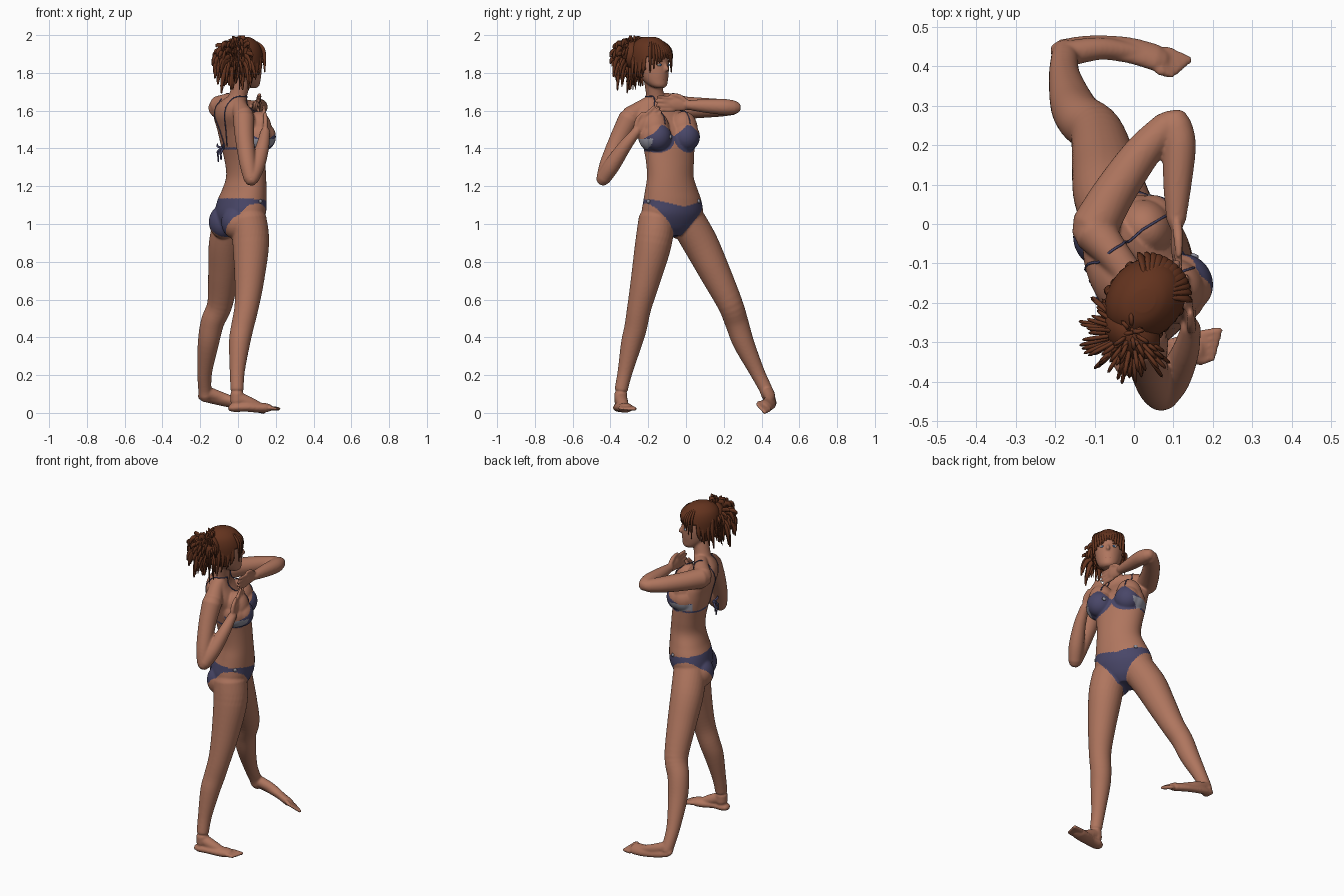
import bpy, bmesh, math, random
from mathutils import Vector as V, Matrix

if "Cube" in bpy.data.objects:
    bpy.data.objects.remove(bpy.data.objects["Cube"])
random.seed(4)

def mat(name, c):
    m = bpy.data.materials.new(name)
    m.diffuse_color = (*c, 1)
    m.use_nodes = True
    m.node_tree.nodes["Principled BSDF"].inputs["Base Color"].default_value = m.diffuse_color
    return m
SKIN = mat("skin", (0.43, 0.18, 0.113))
HAIR = mat("hair brown", (0.125, 0.033, 0.013))
CLOTH = mat("swimsuit blue", (0.066, 0.062, 0.138))
METAL = mat("ring grey", (0.3, 0.3, 0.36))
WHITE = mat("eye white", (0.55, 0.5, 0.48))
IRIS = mat("iris blue", (0.04, 0.11, 0.25))
LIPS = mat("lips", (0.34, 0.11, 0.08))

def frame(deg):
    a = math.radians(deg)
    return V((math.cos(a), math.sin(a), 0)), V((-math.sin(a), math.cos(a), 0))
F, L = frame(28)            # body forward / left
H, S = frame(48)            # head forward / left
HC = V((0.035, -0.183, 0))
UP = V((0, 0, 1))

def spline(pts, k=5):
    out = []
    for i in range(len(pts) - 1):
        p = [pts[max(0, min(len(pts) - 1, i + j))] for j in (-1, 0, 1, 2)]
        for s in range(k):
            t = s / k
            out.append([0.5 * (2 * b + (c - a) * t + (2 * a - 5 * b + 4 * c - d) * t * t
                        + (3 * b - a - 3 * c + d) * t ** 3) for a, b, c, d in zip(*p)])
    return out + [list(pts[-1])]

def skin_rings(bm, rings):
    vs = [[bm.verts.new(p) for p in r] for r in rings]
    n = len(vs[0])
    for a, b in zip(vs, vs[1:]):
        for i in range(n):
            bm.faces.new((a[i], a[(i + 1) % n], b[(i + 1) % n], b[i]))
    bm.faces.new(vs[0][::-1])
    bm.faces.new(vs[-1])

def tube(bm, pts, up=UP, flat=1.0, n=28, k=5):
    """Round-ended tube through (x, y, z, radius) points."""
    p = spline([tuple(q) for q in pts], k)
    c = [V(q[:3]) for q in p]
    up = V(up)
    rings = []
    for i in range(len(c)):
        t = (c[min(i + 1, len(c) - 1)] - c[max(i - 1, 0)]).normalized()
        u = up if abs(t.dot(up.normalized())) < 0.995 else V((1, 0, 0))
        a = t.cross(u).normalized()
        b = a.cross(t)
        caps = [(0, 1)]
        if i == 0: caps = [(-0.95, .25), (-.7, .7), (0, 1)]
        if i == len(c) - 1: caps = [(0, 1), (.7, .7), (0.95, .25)]
        for o, s in caps:
            r = max(p[i][3], 0.001)
            rings.append([c[i] + t * o * r + (a * math.cos(w) + b * flat * math.sin(w)) * r * s
                          for w in (j * math.tau / n for j in range(n))])
    skin_rings(bm, rings)

def stack(bm, rows, fw, lf, n=48):
    """Loft of level ellipses (z, x, y, half width, half depth)."""
    skin_rings(bm, [[V((x, y, z)) + fw * d * math.cos(a) + lf * w * math.sin(a)
                     for a in (j * math.tau / n for j in range(n))]
                    for z, x, y, w, d in spline(rows)])

def ball(bm, c, sx, sy, sz, fw=F, lf=L):
    m = Matrix((fw * sx, lf * sy, UP * sz)).transposed().to_4x4()
    bmesh.ops.create_uvsphere(bm, u_segments=28, v_segments=18, radius=1,
                              matrix=Matrix.Translation(c) @ m)

def finish(bm, name, *mats):
    bmesh.ops.recalc_face_normals(bm, faces=bm.faces)
    for f in bm.faces: f.smooth = True
    me = bpy.data.meshes.new(name)
    bm.to_mesh(me)
    bm.free()
    o = bpy.data.objects.new(name, me)
    bpy.context.collection.objects.link(o)
    for m in mats: me.materials.append(m)
    return o

def hand(bm, wrist, d, side):
    w, d, s = V(wrist), V(d).normalized(), V(side)
    s = (s - d * s.dot(d)).normalized()
    nrm = d.cross(s)
    at = lambda a, b, r: (*(w + d * a + s * b), r)
    tube(bm, [at(-.01, 0, .026), at(.035, 0, .034), at(.075, 0, .036)], nrm, .42)
    for i, ln in enumerate((.075, .088, .08, .06)):
        b = .03 - .02 * i
        tube(bm, [at(.07, b, .0105), at(.1, b * 1.1, .0105), at(.085 + ln, b * 1.15, .0085)], nrm, n=8)
    tube(bm, [at(.015, .022, .014), at(.05, .044, .013), at(.09, .05, .009)], nrm, n=8)

def foot(bm, sole, instep, d, up):
    tube(bm, sole, up, .62)
    tube(bm, instep, up)
    d = V(d).normalized()
    s = V(up).cross(d).normalized()
    for i in range(5):
        b = V(sole[-1][:3]) + s * (.032 - .016 * i) + d * .02
        tube(bm, [(*b, .013), (*(b + d * (.062 - .007 * i) - UP * .006), .011 - .0008 * i)], up, n=8)

# ---- body: overlapping parts fused into one skin
bm = bmesh.new()
stack(bm, [(.94, 0, -.07, .05, .06), (.98, .005, -.075, .13, .095), (1.05, .012, -.073, .17, .122),
           (1.12, .02, -.072, .163, .12), (1.18, .033, -.077, .147, .108), (1.25, .043, -.083, .13, .098),
           (1.33, .037, -.085, .134, .098), (1.42, .022, -.092, .145, .103), (1.5, .005, -.105, .153, .102),
           (1.57, -.02, -.13, .16, .09), (1.62, -.03, -.145, .135, .07), (1.655, -.02, -.15, .085, .055),
           (1.68, 0, -.155, .05, .045)], F, L)
tube(bm, [(-.015, -.155, 1.62, .058), (.003, -.165, 1.69, .047), (.03, -.18, 1.79, .048)])
tube(bm, [(.0, -.15, 1.655, .04), (-.05, -.08, 1.65, .042), (-.1, -.02, 1.625, .055)])
tube(bm, [(.0, -.17, 1.65, .04), (.01, -.23, 1.615, .043), (.03, -.29, 1.57, .055)])
CH = V((.02, -.112, 1.462))
for s in (-1, 1):
    B = CH + F * .082 + L * s * .085
    ball(bm, B, .067, .074, .076)
    ball(bm, B - F * .028 + UP * .04, .07, .075, .095)
    ball(bm, B - F * .035 + L * s * .025, .07, .065, .075)
    ball(bm, V((.005, -.07, 1.01)) - F * .055 + L * s * .07, .078, .08, .09)
# legs and feet
tube(bm, [(.055, -.155, 1.03, .095), (.068, -.172, .9, .097), (.06, -.215, .7, .078), (.045, -.247, .56, .064),
          (.022, -.267, .45, .06), (.008, -.288, .37, .056), (-.004, -.322, .22, .04),
          (-.005, -.343, .12, .035), (-.005, -.345, .06, .035)])
tube(bm, [(-.03, .0, 1.03, .095), (-.06, .075, .9, .094), (-.075, .15, .75, .083), (-.095, .232, .58, .068),
          (-.135, .268, .48, .062), (-.157, .305, .37, .056), (-.176, .375, .22, .04),
          (-.176, .42, .13, .035), (-.172, .435, .09, .035)])
foot(bm, [(-.018, -.35, .027, .037), (.04, -.345, .03, .038), (.1, -.33, .027, .041), (.142, -.32, .027, .042)],
     [(-.002, -.345, .08, .034), (.07, -.335, .05, .03), (.13, -.32, .026, .02)], (.09, .02, 0), UP)
foot(bm, [(-.178, .438, .088, .036), (-.11, .448, .07, .035), (-.02, .442, .052, .037), (.055, .422, .038, .038)],
     [(-.168, .432, .11, .033), (-.08, .445, .08, .028), (.02, .432, .048, .02)], (.09, -.038, -.012), (-.1, .6, .8))
# arms and hands
tube(bm, [(-.1, -.008, 1.615, .06), (-.05, .08, 1.615, .054), (.02, .18, 1.615, .047), (.085, .25, 1.615, .038)])
tube(bm, [(.108, .255, 1.617, .037), (.115, .2, 1.62, .042), (.11, .1, 1.625, .036), (.107, .01, 1.63, .025)])
hand(bm, (.107, .01, 1.63), (.004, -.2, .012), (.1, 0, 1))
tube(bm, [(.03, -.3, 1.56, .057), (.035, -.355, 1.45, .05), (.052, -.412, 1.32, .044), (.067, -.438, 1.24, .037)])
tube(bm, [(.072, -.438, 1.24, .038), (.1, -.392, 1.31, .043), (.13, -.325, 1.41, .035), (.145, -.262, 1.49, .025)])
hand(bm, (.145, -.262, 1.49), (-.012, .12, .11), (.1, -.68, .73))
# head and nose
at = lambda f, u, z: HC + H * f + S * u + UP * z
HEAD = [(1.72, .06, .025, .022), (1.733, .048, .045, .047), (1.76, .03, .061, .068), (1.80, .012, .073, .09),
        (1.85, 0, .081, .101), (1.90, -.005, .081, .101), (1.94, -.008, .068, .086),
        (1.967, -.01, .04, .055), (1.978, -.01, .015, .02)]
stack(bm, [(z, *at(f, 0, 0)[:2], w, d) for z, f, w, d in HEAD], H, S)
tube(bm, [(*at(.094, 0, 1.85), .009), (*at(.11, 0, 1.82), .0125)], n=10)
raw = finish(bm, "body", SKIN)
md = raw.modifiers.new("fuse", "REMESH")
md.mode, md.voxel_size = "VOXEL", .0055
md = raw.modifiers.new("soften", "SMOOTH")
md.factor, md.iterations = .5, 7
body_mesh = bpy.data.meshes.new_from_object(raw.evaluated_get(bpy.context.evaluated_depsgraph_get()))
raw.modifiers.clear()
raw.data = body_mesh
body_mesh.materials.clear()
for m in (SKIN, CLOTH, METAL): body_mesh.materials.append(m)

# swimsuit painted by position on the body: 0 skin, 1 cloth, 2 grey trim
def paint(p):
    z = p.z
    if .9 < z < 1.16:
        q = p - V((.005, -.073, 0))
        u, f = abs(q.dot(L)), q.dot(F)
        k = min(u / .165, 1)
        if f > 0:
            return int(.93 + .175 * max(0, (u - .025) / .14) ** .75 < z < 1.09 + .042 * k)
        return int(.92 + .185 * k ** 1.9 < z < 1.137)
    if 1.36 < z < 1.58:
        q = p - CH
        b, f = q.dot(L), q.dot(F)
        v, u = z - CH.z, abs(b) - .088
        if -.01 < f < .18 and abs(b) < .185:
            top = .062 + (.9 * (u + .02) if u < -.02 else -.9 * max(u, 0))
            if (u / .092) ** 2 + (v / .084) ** 2 < 1 and v < top:
                return 2 if u > .05 and v < -.01 else 1
            if abs(b) < .02 and abs(v + .005) < .01: return 1
        if (f / .14) ** 2 + (b / .17) ** 2 < 1.25 and abs(z - 1.4) < .007 and f < .05:
            return 1
    return 0
for p in body_mesh.polygons:
    p.use_smooth = True
    p.material_index = paint(p.center)

# straps laid on the skin, with the knot at the back
bm = bmesh.new()
O = V((0, -.115, 0))
for s in (-1, 1):
    path = [(.1, .08, 1.52), (.06, .078, 1.61), (0, .07, 1.68), (-.06, .06, 1.63), (-.1, .04, 1.52), (-.12, .015, 1.4)]
    pts = []
    for a, b, z in spline(path, 4):
        ok, loc, nrm, i = raw.closest_point_on_mesh(O + F * a + L * b * s + UP * z)
        pts.append((*(loc + nrm * .001), .0032))
    tube(bm, pts, n=8, k=2)
K = CH - F * .108 - UP * .06
for b, z, o in ((.03, .02, .02), (-.03, .02, .02), (.02, -.07, .02), (-.015, -.06, .025), (.035, -.04, .015)):
    tube(bm, [(*K, .006), (*(K - F * o + L * b + UP * z * .4), .006), (*(K - F * o + L * b * 1.1 + UP * z), .004)], n=8)
finish(bm, "straps", CLOTH)

# metal rings on the swimsuit
bm = bmesh.new()
for x, y, z in ((.16, -.065, 1.46), (.12, -.2, 1.12), (.04, .06, 1.12)):
    ok, loc, nrm, i = raw.closest_point_on_mesh(V((x, y, z)))
    bmesh.ops.create_cone(bm, cap_ends=True, segments=16, radius1=.012, radius2=.009, depth=.007,
                          matrix=Matrix.Translation(loc + nrm * .002) @ nrm.to_track_quat('Z', 'Y').to_matrix().to_4x4())
finish(bm, "rings", METAL)

# face details
def pair(name, m, f, u, z, sx, sy, sz):
    bm = bmesh.new()
    for s in (-1, 1): ball(bm, at(f, u * s, z), sx, sy, sz, H, S)
    finish(bm, name, m)
pair("eyes", WHITE, .087, .033, 1.842, .008, .015, .007)
pair("irises", IRIS, .091, .032, 1.842, .006, .008, .007)
pair("brows", HAIR, .09, .034, 1.86, .006, .018, .0035)
pair("lips", LIPS, .092, .007, 1.768, .006, .013, .007)

# hair cap with an open face
bm = bmesh.new()
stack(bm, [(1.85 + (z - 1.85) * 1.1, *at(f - .005, 0, 0)[:2], w + .012, d + .01) for z, f, w, d in HEAD], H, S, 64)
def bare(f):
    c = f.calc_center_median()
    q = (c - HC).dot(H)
    return c.z < (1.885 if q > .03 else 1.82 if q > 0 else 1.775)
bmesh.ops.delete(bm, geom=[f for f in bm.faces if bare(f)], context='FACES')
finish(bm, "hair_cap", HAIR).modifiers.new("thick", "SOLIDIFY").thickness = .012

# fringe, side locks and tied-up bun with loose strands
bm = bmesh.new()
for i in range(13):
    u = -.078 + .156 * i / 12
    f = .1 * math.sqrt(1 - (u / .1) ** 2)
    low = 1.878 - 11 * u * u + random.uniform(-.007, .007)
    tube(bm, [(*at(f * .65, u * .6, 1.955), .014), (*at(f, u, 1.915), .015), (*at(f + .003, u * 1.08, low), .005)], H, .5, n=8)
for s in (-1, 1):
    for f, low in ((.025, 1.79), (0, 1.765), (-.03, 1.75), (-.055, 1.73)):
        tube(bm, [(*at(f, s * .081, 1.9), .014), (*at(f, s * .09, 1.83), .011), (*at(f - .01, s * .086, low), .003)], S, .5, n=8)
BUN = V((-.005, -.275, 1.895))
ball(bm, BUN, .06, .08, .075, H, S)
ball(bm, (BUN + at(-.06, 0, 1.9)) / 2, .07, .06, .06, H, S)
for i in range(100):
    d = V([random.gauss(0, 1) for _ in range(3)]) - H * .45
    d.normalize()
    if d.dot(H) > .3: d -= H * 1.2 * d.dot(H)
    r = random.uniform(.09, .128)
    drop = random.uniform(.015, .07) + (.05 if d.z < 0 else 0) * random.random()
    e = BUN + d * r
    e.z = min(e.z, 1.985)
    tube(bm, [(*(BUN + d * .04), .012), (*(BUN + d * r * .8), .014),
              (*(e - UP * drop * .5), .011), (*(e + d * .006 - UP * drop), .005)], d.cross(UP) + V((.01, 0, 0)), .45, n=6, k=3)
for i in range(9):
    a = BUN + S * random.uniform(-.09, .09) - H * random.uniform(-.03, .03)
    tube(bm, [(*(a - UP * .03), .011), (*(a - UP * .1), .01), (*(a - H * .01 - UP * random.uniform(.13, .19)), .003)], H, .5, n=6, k=3)
finish(bm, "hair_strands", HAIR)
